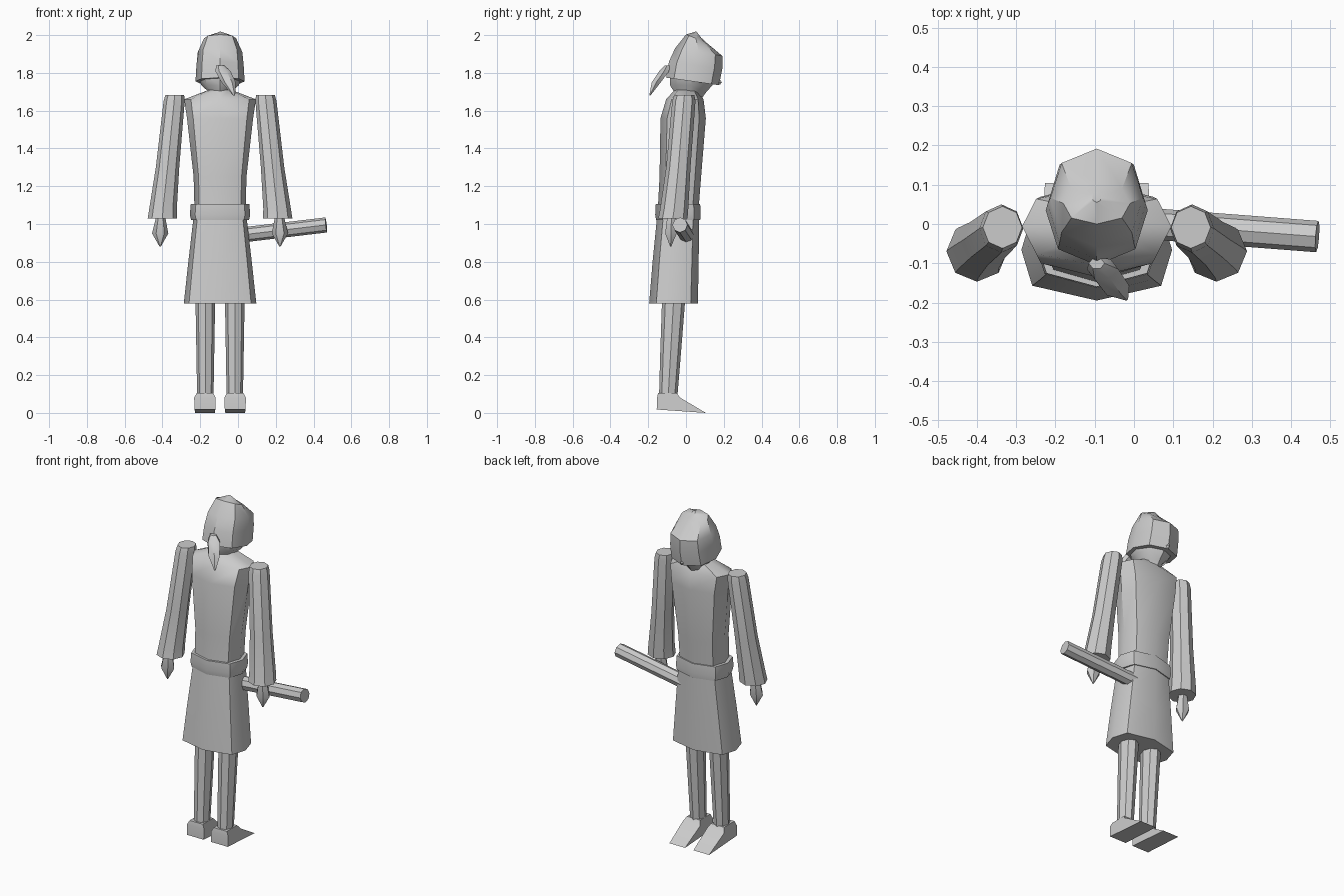
import bpy, bmesh, math
from mathutils import Vector

if "Cube" in bpy.data.objects:
    bpy.data.objects.remove(bpy.data.objects["Cube"], do_unlink=True)

MID = -0.095  # symmetry plane of the body

clay = bpy.data.materials.new("light_grey")
clay.use_nodes = True
clay.diffuse_color = (0.6, 0.6, 0.6, 1)
clay.node_tree.nodes["Principled BSDF"].inputs["Base Color"].default_value = (0.6, 0.6, 0.6, 1)


def finish(name, bm, angle=38):
    bmesh.ops.recalc_face_normals(bm, faces=bm.faces)
    mesh = bpy.data.meshes.new(name)
    bm.to_mesh(mesh)
    bm.free()
    mesh.materials.append(clay)
    obj = bpy.data.objects.new(name, mesh)
    bpy.context.collection.objects.link(obj)
    bpy.ops.object.select_all(action='DESELECT')
    obj.select_set(True)
    bpy.context.view_layer.objects.active = obj
    bpy.ops.object.shade_smooth_by_angle(angle=math.radians(angle))
    return obj


def loft(name, rings, sides=8, side=1, square=1.0, tilt=0.0, angle=38):
    """Stack of oval rings: (z, x from the middle, y back, y front, half width)."""
    bm = bmesh.new()
    loops = []
    for z, x, y0, y1, rx in rings:
        loop = []
        for i in range(sides):
            a = 2 * math.pi * i / sides
            c, s = math.cos(a), math.sin(a)
            c = math.copysign(abs(c) ** square, c)
            y = (y0 + y1) / 2 + s * (y1 - y0) / 2
            loop.append(bm.verts.new((MID + side * (x + rx * c), y, z - tilt * s)))
        loops.append(loop)
    for a, b in zip(loops, loops[1:]):
        for i in range(sides):
            j = (i + 1) % sides
            bm.faces.new((a[i], a[j], b[j], b[i]))
    bm.faces.new(loops[0])
    bm.faces.new(loops[-1])
    return finish(name, bm, angle)


# Tunic, belt and skirt
loft("tunic", [(1.06, 0, -.15, .065, .135), (1.25, 0, -.14, .08, .14),
               (1.56, 0, -.135, .105, .175), (1.66, 0, -.105, .093, .19),
               (1.71, 0, -.06, .06, .06)], square=.6)
loft("belt", [(1.02, 0, -.158, .075, .153), (1.05, 0, -.163, .078, .16),
              (1.105, 0, -.16, .075, .155)], square=.55)
loft("skirt", [(.58, 0, -.195, .063, .192), (.8, 0, -.177, .067, .168),
               (1.04, 0, -.153, .07, .14)], square=.45)

# Head wrap, face, neck and nose
loft("head_wrap", [(2.0, 0, .055, .085, .012), (1.983, 0, .0, .105, .085),
                   (1.91, 0, -.058, .192, .118), (1.84, 0, -.09, .192, .125),
                   (1.755, 0, -.105, .175, .13)], tilt=.02, square=.8)
loft("face", [(1.79, 0, -.085, .16, .115), (1.735, 0, -.085, .14, .10),
              (1.695, 0, -.06, .105, .055), (1.66, 0, -.05, .08, .05)])
loft("nose", [(1.785, 0, .14, .165, .01), (1.75, 0, .13, .19, .02),
              (1.738, 0, .13, .18, .015)], sides=4, angle=20)
# Knot tail hanging behind the head
loft("wrap_tail", [(1.84, 0, -.115, -.085, .02), (1.81, .015, -.145, -.085, .04),
                   (1.75, .045, -.185, -.13, .038), (1.68, .075, -.195, -.188, .005)], sides=6)

for label, side in (("left", 1), ("right", -1)):
    # Sleeve flares to an open-looking cuff
    loft(label + "_sleeve", [(1.03, .305, -.147, .008, .078), (1.08, .302, -.137, .012, .073),
                             (1.3, .278, -.105, .024, .062), (1.65, .243, -.073, .05, .056),
                             (1.682, .24, -.062, .045, .05)], side=side)
    loft(label + "_hand", [(1.05, .315, -.105, -.05, .025), (1.02, .315, -.105, -.05, .028),
                           (.95, .317, -.115, -.045, .043), (.88, .317, -.084, -.078, .003)],
         sides=6, side=side)
    loft(label + "_leg", [(.07, .078, -.143, -.047, .043), (.3, .078, -.137, -.028, .047),
                          (.65, .078, -.125, .0, .053)], side=side)

    # Wedge foot, narrower at the ankle
    bm = bmesh.new()
    outline = [(-.148, .105, .044), (-.05, .105, .044), (-.03, .08, .057),
               (.105, .0, .052), (-.155, .018, .055), (-.153, .08, .057)]
    edges = [[bm.verts.new((MID + side * (.08 + d * w), y, z)) for y, z, w in outline]
             for d in (-1, 1)]
    for i in range(len(outline)):
        j = (i + 1) % len(outline)
        bm.faces.new((edges[0][i], edges[0][j], edges[1][j], edges[1][i]))
    for loop in edges:
        bm.faces.new(loop)
    finish(label + "_foot", bm, 30)

# Scabbard thrust through at the hip
start, end = Vector((-.08, .01, .93)), Vector((.467, -.032, .995))
bm = bmesh.new()
bmesh.ops.create_cone(bm, cap_ends=True, segments=8, radius1=.04, radius2=.04,
                      depth=(end - start).length)
scabbard = finish("scabbard", bm)
scabbard.location = (start + end) / 2
scabbard.rotation_euler = (end - start).to_track_quat('Z', 'Y').to_euler()
